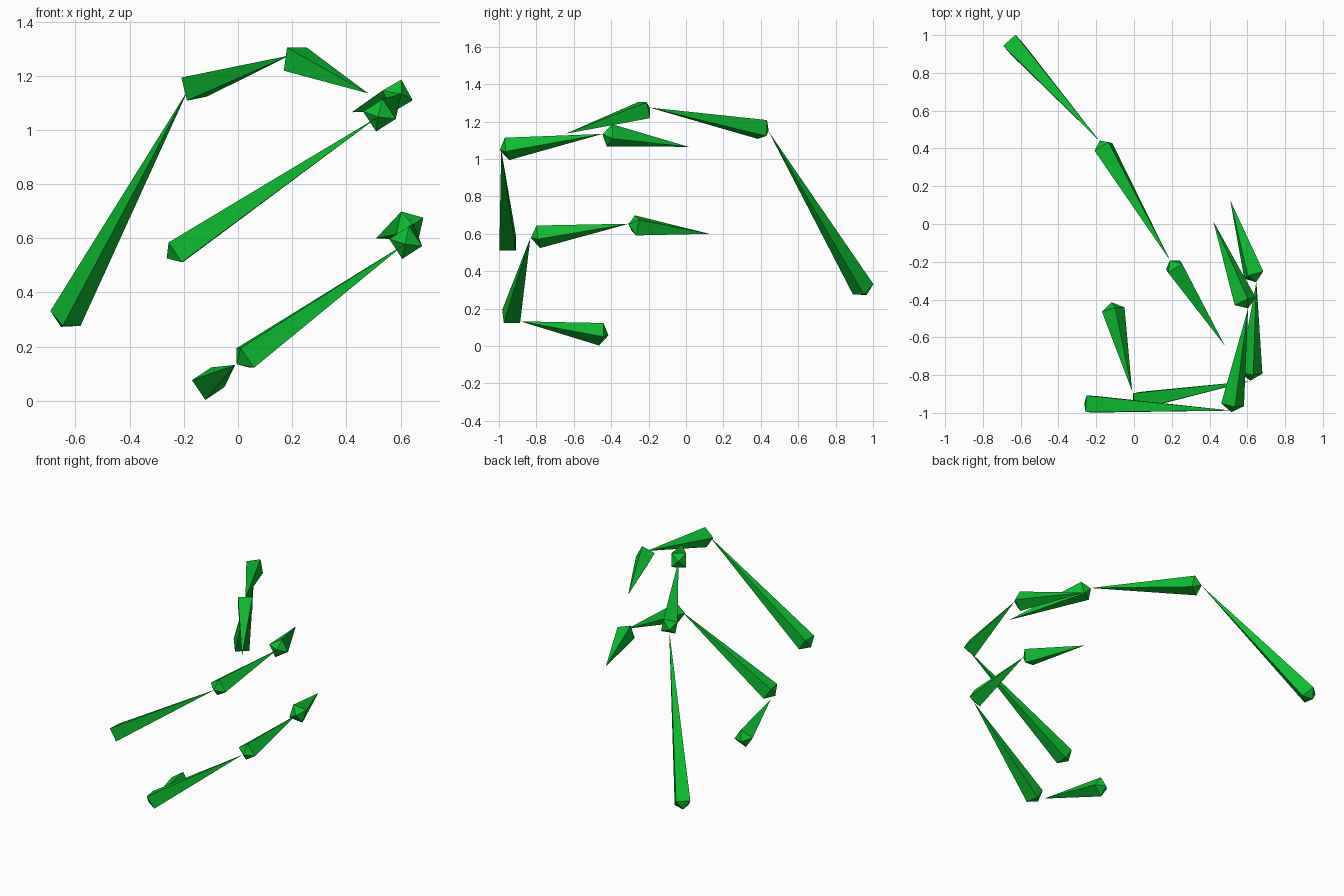
import bpy, bmesh, math
from mathutils import Vector, Matrix

cube = bpy.data.objects.get("Cube")
if cube:
    bpy.data.objects.remove(cube, do_unlink=True)

green = bpy.data.materials.new("bone_green")
green.use_nodes = True
colour = (0.004, 0.5, 0.03, 1)
green.diffuse_color = colour
green.node_tree.nodes["Principled BSDF"].inputs["Base Color"].default_value = colour

HALF = 0.044   # half the side of the square collar
CAP = 0.04     # height of the blunt point behind the collar


def bone(name, collar, tip, twist=0):
    """Four-sided spike from a square collar, closed by a short pyramid."""
    collar, tip = Vector(collar), Vector(tip)
    axis = (tip - collar).normalized()
    side = axis.cross(Vector((0, 0, 1))).normalized()
    side = Matrix.Rotation(math.radians(-twist), 3, axis) @ side
    up = side.cross(axis)

    bm = bmesh.new()
    ring = [bm.verts.new(collar + HALF * (side * a + up * b))
            for a, b in ((1, 1), (-1, 1), (-1, -1), (1, -1))]
    point = bm.verts.new(tip)
    back = bm.verts.new(collar - axis * CAP)
    for i in range(4):
        a, b = ring[i], ring[(i + 1) % 4]
        bm.faces.new((a, b, point))
        bm.faces.new((b, a, back))
    bmesh.ops.recalc_face_normals(bm, faces=bm.faces)
    mesh = bpy.data.meshes.new(name)
    bm.to_mesh(mesh)
    bm.free()
    mesh.materials.append(green)
    bpy.context.collection.objects.link(bpy.data.objects.new(name, mesh))


# Long arching chain
bone("arch_base_bone", (-0.637, 0.947, 0.304), (-0.183, 0.44, 1.15))
bone("arch_middle_bone", (-0.162, 0.408, 1.158), (0.192, -0.195, 1.275), -10)
bone("arch_end_bone", (0.212, -0.225, 1.261), (0.48, -0.643, 1.135))

# Upper chain
bone("upper_base_bone", (-0.23, -0.953, 0.548), (0.52, -0.988, 1.05))
bone("upper_middle_bone", (0.522, -0.957, 1.054), (0.604, -0.447, 1.134), 32)
bone("upper_end_bone", (0.589, -0.41, 1.127), (0.42, 0.014, 1.065), 28)

# Lower chain
bone("lower_root_bone", (-0.11, -0.453, 0.063), (-0.01, -0.885, 0.132), -33)
bone("lower_base_bone", (0.027, -0.935, 0.158), (0.615, -0.832, 0.578))
bone("lower_middle_bone", (0.619, -0.79, 0.584), (0.648, -0.305, 0.654), 33)
bone("lower_end_bone", (0.634, -0.27, 0.645), (0.51, 0.124, 0.6), -15)
